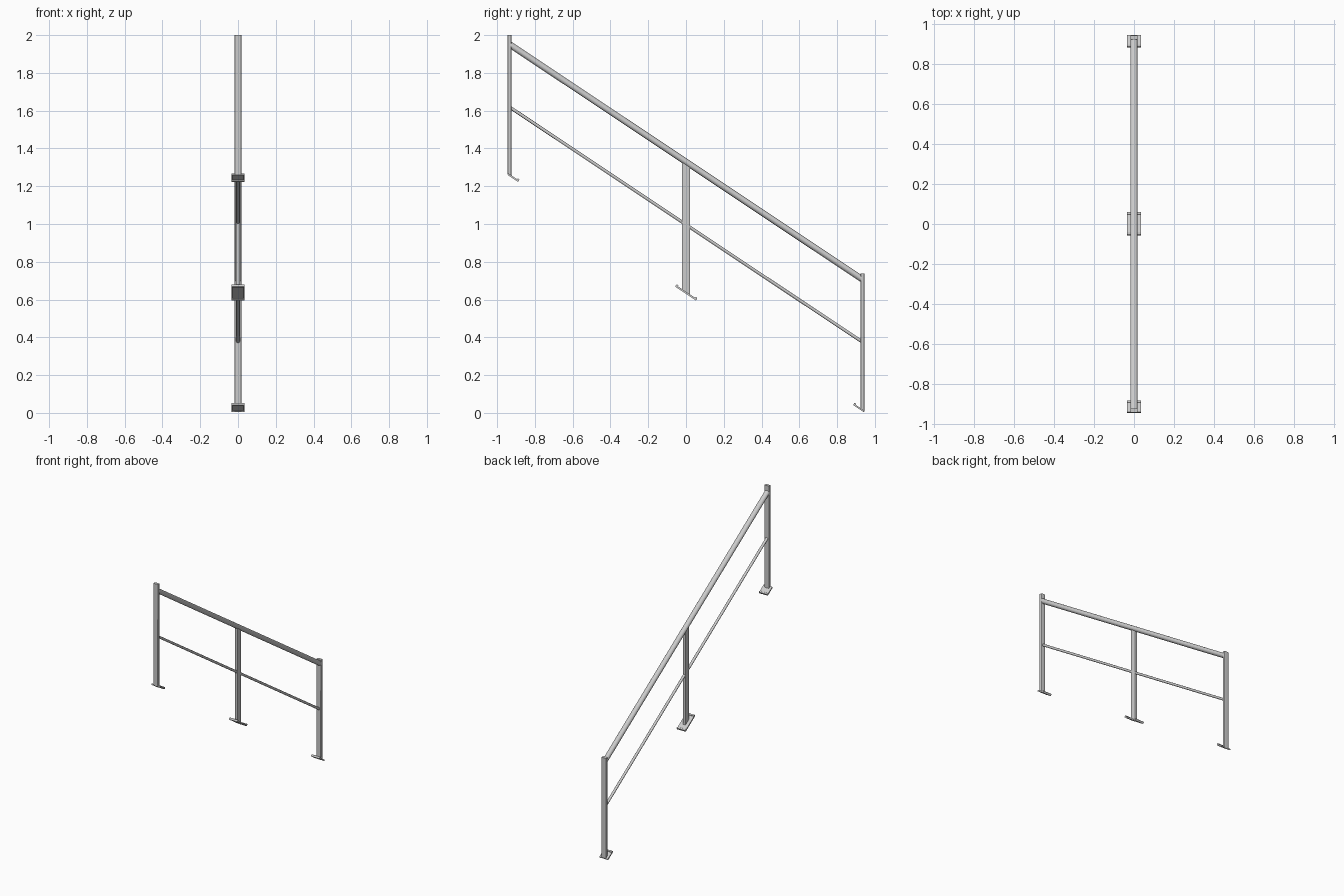
import bpy, bmesh, math
from mathutils import Vector, Matrix

if "Cube" in bpy.data.objects:
    bpy.data.objects.remove(bpy.data.objects["Cube"])

SLOPE = 0.666
ANG = math.atan(SLOPE)
COS = math.cos(ANG)
BASE = 0.636          # height of the foot plates at y = 0


def finish(bm, name):
    bmesh.ops.recalc_face_normals(bm, faces=bm.faces)
    me = bpy.data.meshes.new(name)
    bm.to_mesh(me)
    bm.free()
    ob = bpy.data.objects.new(name, me)
    bpy.context.collection.objects.link(ob)
    bpy.context.view_layer.objects.active = ob
    ob.select_set(True)
    bpy.ops.object.shade_smooth_by_angle(angle=math.radians(35))
    ob.select_set(False)
    return ob


def loft(name, a, b):
    """Closed prism between two matching rings."""
    bm = bmesh.new()
    va = [bm.verts.new(p) for p in a]
    vb = [bm.verts.new(p) for p in b]
    n = len(a)
    bm.faces.new(va)
    bm.faces.new(vb[::-1])
    for i in range(n):
        bm.faces.new((va[i], va[(i + 1) % n], vb[(i + 1) % n], vb[i]))
    return finish(bm, name)


def rounded(hx, hy, r, seg=5):
    pts = []
    for k, (sx, sy) in enumerate(((1, 1), (-1, 1), (-1, -1), (1, -1))):
        for i in range(seg + 1):
            t = math.pi / 2 * (k + i / seg)
            pts.append((sx * (hx - r) + r * math.cos(t),
                        sy * (hy - r) + r * math.sin(t)))
    return pts


def post(name, y, hx, hy, top, top_slope):
    # the foot of each post follows the slope of its plate
    ring = [(px, py + y) for px, py in rounded(hx, hy, 0.005)]
    loft(name,
         [Vector((px, py, BASE - SLOPE * py)) for px, py in ring],
         [Vector((px, py, top - top_slope * py)) for px, py in ring])


def rail(name, z_mid, rx, rz, n=24):
    # round bar following the slope, cut vertically at the posts
    c = [(rx * math.cos(2 * math.pi * i / n), rz / COS * math.sin(2 * math.pi * i / n))
         for i in range(n)]
    ends = [[Vector((px, y, z_mid - SLOPE * y + pz)) for px, pz in c]
            for y in (-0.93, 0.93)]
    loft(name, *ends)


def place(ob, y, lift=0.0):
    ob.location = (0, y + lift * math.sin(ANG), BASE - SLOPE * y + lift * COS)
    ob.rotation_euler.x = -ANG


def plate(name, y0, y1):
    # thin plate, hollowed on its underside
    bm = bmesh.new()
    bmesh.ops.create_cube(bm, size=1, matrix=Matrix.Diagonal(
        (0.068, (y1 - y0) / COS, 0.009, 1)))
    bm.normal_update()
    bottom = [f for f in bm.faces if f.normal.z < -0.9]
    bmesh.ops.inset_region(bm, faces=bottom, thickness=0.008)
    bmesh.ops.translate(bm, verts=bottom[0].verts, vec=(0, 0, 0.005))
    place(finish(bm, name), (y0 + y1) / 2)


def lip(name, y):
    # rounded bead across the free edge of a plate
    ring = rounded(0.0065, 0.0075, 0.005)
    ob = loft(name, [Vector((-0.034, a, b)) for a, b in ring],
              [Vector((0.034, a, b)) for a, b in ring])
    place(ob, y, lift=0.003)


# Posts: two end posts and the centre post turned edge-on
post("upper_end_post", -0.9345, 0.018, 0.0098, 2.0, 0)
post("lower_end_post", 0.9345, 0.018, 0.0098, 0.738, 0)
post("middle_post", 0.0, 0.0115, 0.022, 1.325, SLOPE)

# Sloped rails
rail("handrail", 1.329, 0.0185, 0.0168)
rail("lower_rail", 0.997, 0.0095, 0.0085)

# Sloped foot plates with a raised lip on each free edge
for name, y0, y1, lips in (("upper_foot", -0.943, -0.887, (-0.892,)),
                           ("middle_foot", -0.055, 0.055, (-0.050, 0.050)),
                           ("lower_foot", 0.887, 0.943, (0.892,))):
    plate(name + "_plate", y0, y1)
    for y in lips:
        lip(name + "_lip", y)
